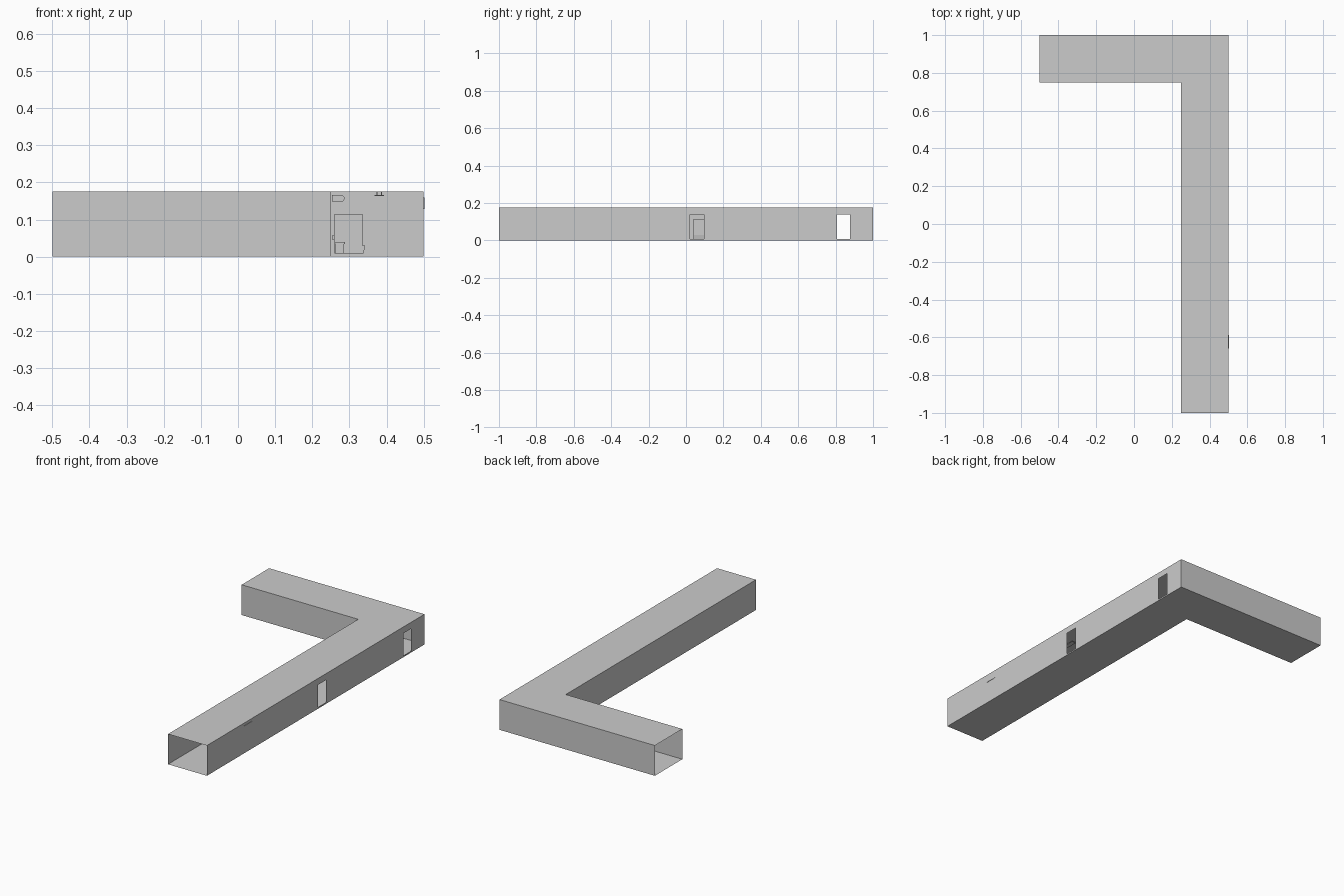
import bpy, bmesh, math
from mathutils import Vector

if "Cube" in bpy.data.objects:
    bpy.data.objects.remove(bpy.data.objects["Cube"])

H = 0.176          # corridor height
X0, X1 = 0.25, 0.5  # long hall side walls
Y0 = 0.748         # inner wall of the short hall


def finish(name, bm):
    me = bpy.data.meshes.new(name)
    bm.to_mesh(me)
    bm.free()
    ob = bpy.data.objects.new(name, me)
    bpy.context.collection.objects.link(ob)
    return ob


def box(name, lo, hi):
    bm = bmesh.new()
    bmesh.ops.create_cube(bm, size=1)
    lo, hi = Vector(lo), Vector(hi)
    for v in bm.verts:
        v.co = Vector([(a + b) / 2 + c * (b - a) for a, b, c in zip(lo, hi, v.co)])
    return finish(name, bm)


def extrude_profile(name, pts, y0, y1):
    # x-z profile extruded along y
    bm = bmesh.new()
    f = bm.faces.new([bm.verts.new((x, y0, z)) for x, z in pts])
    r = bmesh.ops.extrude_face_region(bm, geom=[f])
    vs = [g for g in r["geom"] if isinstance(g, bmesh.types.BMVert)]
    bmesh.ops.translate(bm, verts=vs, vec=(0, y1 - y0, 0))
    bmesh.ops.recalc_face_normals(bm, faces=bm.faces)
    return finish(name, bm)


# L-shaped corridor shell: thin floor, ceiling and walls, both ends open
bm = bmesh.new()
plan = [(X0, -1), (X1, -1), (X1, 1), (-0.5, 1), (-0.5, Y0), (X0, Y0)]
bm.faces.new([bm.verts.new((x, y, 0)) for x, y in reversed(plan)])
bm.faces.new([bm.verts.new((x, y, H)) for x, y in plan])
for i in (2, 4, 5):
    (ax, ay), (bx, by) = plan[i], plan[(i + 1) % 6]
    bm.faces.new([bm.verts.new(p) for p in
                  ((ax, ay, 0), (bx, by, 0), (bx, by, H), (ax, ay, H))])
# right wall panels, skipping the two doorways
ys = [-1, 0.021, 0.096, 0.807, 0.877, 1]
zs = [0, 0.008, 0.139, H]
for i in range(5):
    spans = [(0, 1), (2, 3)] if i in (1, 3) else [(0, 3)]
    for a, b in spans:
        y, w, lo, hi = ys[i], ys[i + 1], zs[a], zs[b]
        bm.faces.new([bm.verts.new(p) for p in
                      ((X1, y, lo), (X1, w, lo), (X1, w, hi), (X1, y, hi))])
bmesh.ops.remove_doubles(bm, verts=bm.verts, dist=1e-5)
finish("corridor_shell", bm)

# cabinet against the left wall, with a lip at its foot
extrude_profile("cabinet", [(0.26, 0.008), (0.338, 0.008), (0.342, 0.03),
                            (0.335, 0.03), (0.335, 0.115), (0.26, 0.115)], 0.04, 0.12)

# low slatted bin and its handle
box("bin", (0.262, -0.12, 0.008), (0.286, -0.08, 0.034))
for i in range(4):
    x = 0.263 + i * 0.006
    box("bin_slat", (x, -0.123, 0.008), (x + 0.003, -0.12, 0.028))
box("bin_lid", (0.26, -0.124, 0.034), (0.288, -0.076, 0.039))
box("bin_handle", (0.255, -0.11, 0.045), (0.26, -0.09, 0.058))

# rounded fixture high on the left wall
r = 0.009
arc = [(0.278 + r * math.cos(a), 0.157 + r * math.sin(a))
       for a in [math.radians(-90 + 30 * k) for k in range(7)]]
extrude_profile("wall_fixture", [(0.253, 0.166), (0.253, 0.148)] + arc, -0.33, -0.29)

# thin hanging ceiling lamp
box("ceiling_lamp", (0.367, -0.14, 0.163), (0.393, -0.06, 0.166))
for x in (0.372, 0.385):
    box("lamp_hanger", (x, -0.102, 0.166), (x + 0.003, -0.098, H))

# small plate set in the outside of the right wall
box("wall_plate", (0.498, -0.66, 0.128), (0.502, -0.588, 0.16))
